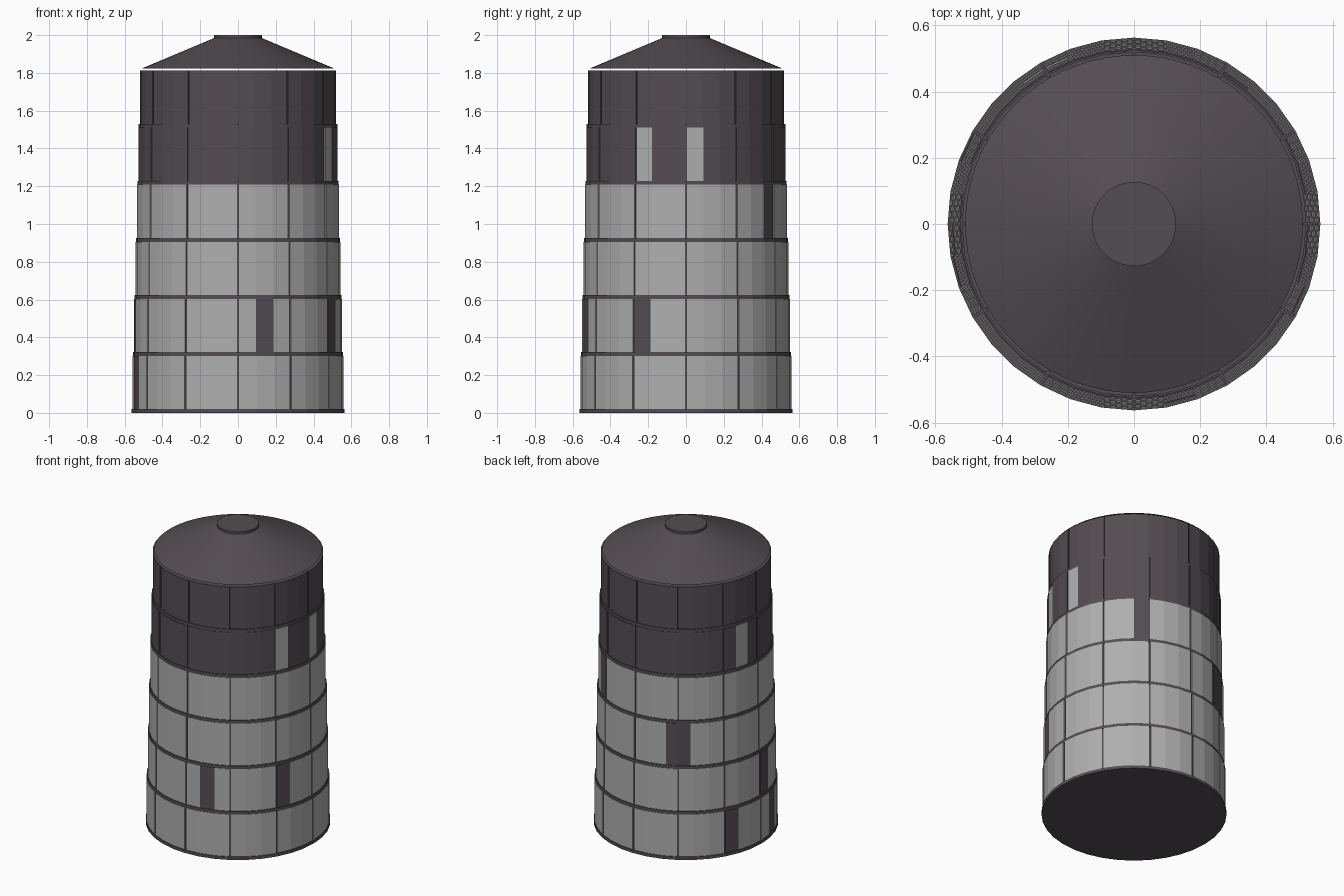
import bpy, bmesh
from math import sin, cos, radians

cube = bpy.data.objects.get("Cube")
if cube:
    bpy.data.objects.remove(cube)


def material(name, color):
    mat = bpy.data.materials.new(name)
    mat.use_nodes = True
    mat.diffuse_color = (*color, 1)
    bsdf = next(n for n in mat.node_tree.nodes if n.type == "BSDF_PRINCIPLED")
    bsdf.inputs["Base Color"].default_value = (*color, 1)
    return mat


dark = material("dark slate", (0.087, 0.074, 0.085))
light = material("light grey", (0.43, 0.43, 0.43))

LEVELS = 6
HEIGHT = 0.302      # height of one level
BAND = 0.02         # height of the band under each level
GAP = 0.55          # half seam width in degrees


def ring_radius(level):
    return 0.563 - 0.0075 * level


def finish(name, bm, mats):
    bmesh.ops.recalc_face_normals(bm, faces=bm.faces)
    mesh = bpy.data.meshes.new(name)
    bm.to_mesh(mesh)
    bm.free()
    for m in mats:
        mesh.materials.append(m)
    obj = bpy.data.objects.new(name, mesh)
    bpy.context.collection.objects.link(obj)
    return obj


def on_wall(radius, angle, z):
    """Point on a 36-sided wall, with corners at every ten degrees."""
    r = radius * cos(radians(5)) / cos(radians(angle % 10 - 5))
    return r * cos(radians(angle)), r * sin(radians(angle)), z


def lathe(name, profile, sides, mat):
    bm = bmesh.new()
    rows = []
    for r, z in profile:
        rows.append([bm.verts.new((r * cos(radians(360 * i / sides)),
                                   r * sin(radians(360 * i / sides)), z))
                     for i in range(sides)])
    for a, b in zip(rows, rows[1:]):
        for i in range(sides):
            j = (i + 1) % sides
            bm.faces.new((a[i], a[j], b[j], b[i]))
    bm.faces.new(rows[0])
    bm.faces.new(rows[-1])
    return finish(name, bm, [mat])


def add_plate(bm, angles, inner, outer, z0, z1, color_at):
    """Curved plate following the wall; color_at picks a slot per facet."""
    cols = [[bm.verts.new(on_wall(r, a, z)) for r, z in
             ((outer, z0), (outer, z1), (inner, z1), (inner, z0))] for a in angles]
    for k, (a, b) in enumerate(zip(cols, cols[1:])):
        slot = color_at((angles[k] + angles[k + 1]) / 2)
        for i in range(4):
            j = (i + 1) % 4
            bm.faces.new((a[i], b[i], b[j], a[j])).material_index = slot
    for end, a in ((cols[0], angles[0]), (cols[-1], angles[-1])):
        bm.faces.new(end).material_index = color_at(a)


# Dark core: a recessed wall with a projecting band under every level
profile = []
for n in range(LEVELS):
    z, r = n * HEIGHT, ring_radius(n)
    profile += [(r, z), (r, z + BAND), (r - 0.012, z + BAND), (r - 0.012, z + HEIGHT)]
lathe("core_with_bands", profile, 36, dark)

# Wall panels: twelve per level; contrasting facets listed by start angle
openings = {0: (150, 190), 1: (180, 280, 330), 3: (50,), 4: (0, 160, 330)}
for n in range(LEVELS):
    bm = bmesh.new()
    base = 1 if n < 4 else 0
    marked = openings.get(n, ())

    def color_at(angle, base=base, marked=marked):
        return 1 - base if int(angle // 10) * 10 in marked else base

    for start in range(0, 360, 30):
        angles = [start + GAP, start + 10, start + 20, start + 30 - GAP]
        add_plate(bm, angles, ring_radius(n) - 0.013, ring_radius(n) - 0.005,
                  n * HEIGHT + BAND, (n + 1) * HEIGHT, color_at)
    finish(f"wall_panels_{n + 1}", bm, [dark, light])

# Hatch across a seam on the third level
bm = bmesh.new()
add_plate(bm, [112, 120, 128], ring_radius(2) - 0.009, ring_radius(2) - 0.003,
          2 * HEIGHT + BAND, 3 * HEIGHT, lambda a: 0)
finish("hatch", bm, [dark])

# Conical roof, held just clear of the wall, and its flat cap
roof = lathe("roof", [(0.51, 1.823), (0.125, 1.985)], 72, dark)
cap = lathe("roof_cap", [(0.127, 1.983), (0.127, 2.0)], 72, dark)
for obj in (roof, cap):
    bpy.ops.object.select_all(action="DESELECT")
    obj.select_set(True)
    bpy.context.view_layer.objects.active = obj
    bpy.ops.object.shade_smooth_by_angle(angle=radians(20))
